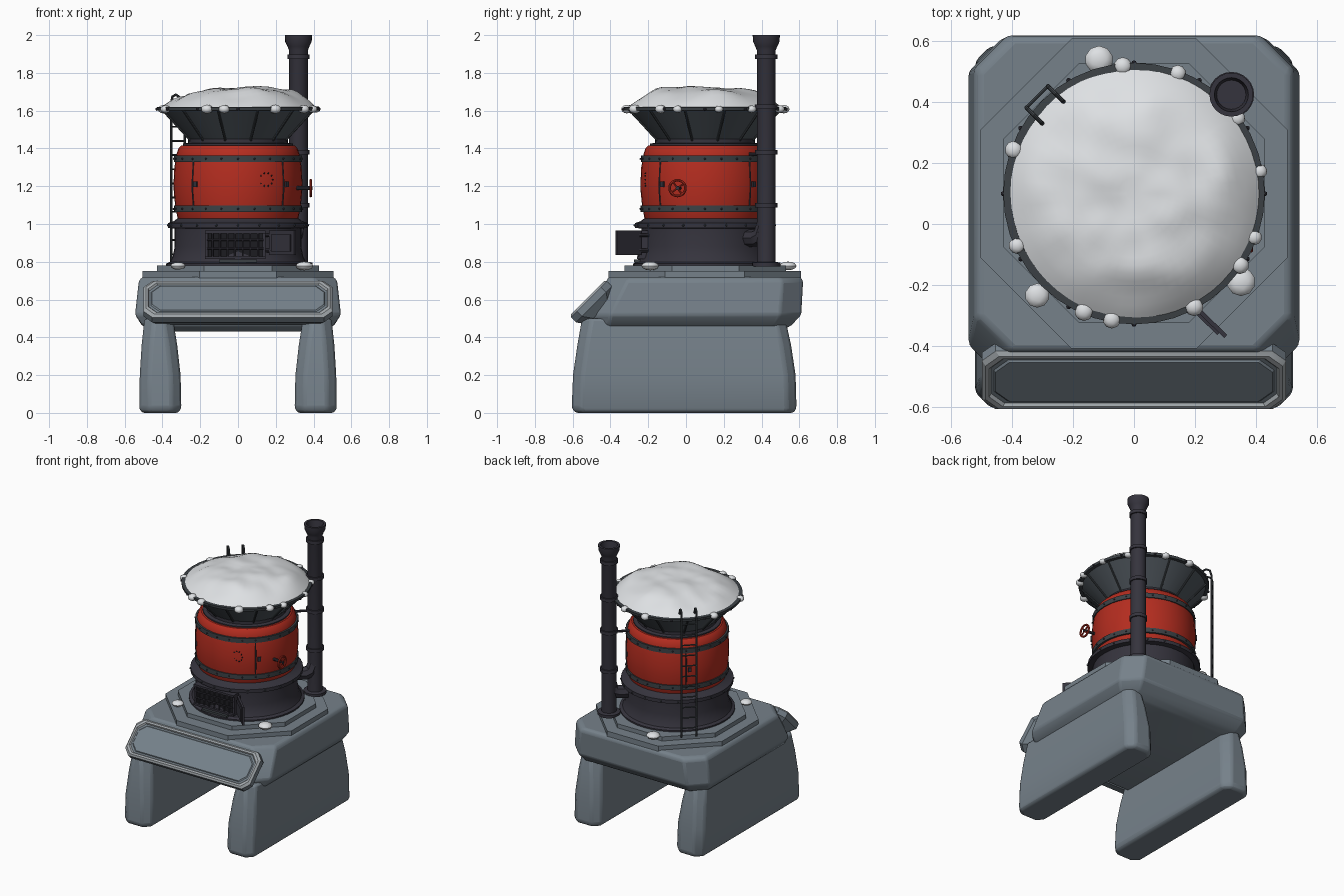
import bpy, bmesh
from math import sin, cos, pi, radians
from mathutils import Vector, Matrix, noise

if "Cube" in bpy.data.objects:
    bpy.data.objects.remove(bpy.data.objects["Cube"], do_unlink=True)


def material(name, r, g, b):
    m = bpy.data.materials.new(name)
    m.use_nodes = True
    m.diffuse_color = (r, g, b, 1)
    m.node_tree.nodes["Principled BSDF"].inputs["Base Color"].default_value = (r, g, b, 1)
    return m


STONE = material("blue grey stone", .18, .22, .255)
TRIM = material("light grey trim", .36, .39, .41)
IRON = material("dark iron", .036, .034, .047)
BAND = material("band steel", .045, .053, .06)
HOPPER = material("hopper steel", .075, .09, .105)
RED = material("red paint", .46, .026, .014)
SNOW = material("snow", .73, .75, .77)
SOOT = material("soot black", .012, .012, .015)

made = []
CY = .1  # depth of the stove axis


def finish(name, bm, *mats):
    bmesh.ops.recalc_face_normals(bm, faces=bm.faces)
    me = bpy.data.meshes.new(name)
    bm.to_mesh(me)
    bm.free()
    for m in mats:
        me.materials.append(m)
    ob = bpy.data.objects.new(name, me)
    bpy.context.collection.objects.link(ob)
    made.append(ob)
    return ob


def skin(name, rings, *mats, accent=()):
    """Join rings of points; bands listed in accent take the second material."""
    bm = bmesh.new()
    vs = [[bm.verts.new(p) for p in ring] for ring in rings]
    n = len(vs[0])
    for k, (a, b) in enumerate(zip(vs, vs[1:])):
        for i in range(n):
            f = bm.faces.new((a[i], a[(i + 1) % n], b[(i + 1) % n], b[i]))
            f.material_index = 1 if k in accent else 0
    bm.faces.new(vs[0])
    bm.faces.new(vs[-1])
    return finish(name, bm, *mats)


def rect(z, x0, x1, y0, y1, c):
    """Rectangle with cut corners."""
    pts = [(x0 + c, y0), (x1 - c, y0), (x1, y0 + c), (x1, y1 - c),
           (x1 - c, y1), (x0 + c, y1), (x0, y1 - c), (x0, y0 + c)]
    return [Vector((x, y, z)) for x, y in pts]


def lathe(name, profile, *mats, at=(0, CY), segs=40, accent=()):
    rings = [[(at[0] + r * cos(2 * pi * i / segs), at[1] + r * sin(2 * pi * i / segs), z)
              for i in range(segs)] for r, z in profile]
    return skin(name, rings, *mats, accent=accent)


def polar(r, deg, z):
    return Vector((r * cos(radians(deg)), CY + r * sin(radians(deg)), z))


def box(name, centre, size, mat, turn=0):
    bm = bmesh.new()
    bmesh.ops.create_cube(bm, size=1, matrix=Matrix.Translation(centre)
                          @ Matrix.Rotation(radians(turn), 4, 'Z') @ Matrix.Diagonal((*size, 1)))
    return finish(name, bm, mat)


def tubes(name, paths, r, mat, closed=False):
    cu = bpy.data.curves.new(name, 'CURVE')
    cu.dimensions = '3D'
    cu.bevel_depth, cu.bevel_resolution, cu.use_fill_caps = r, 2, True
    for path in paths:
        sp = cu.splines.new('POLY')
        sp.points.add(len(path) - 1)
        sp.use_cyclic_u = closed
        for p, co in zip(sp.points, path):
            p.co = (*co, 1)
    tmp = bpy.data.objects.new(name + "_path", cu)
    bm = bmesh.new()
    bm.from_mesh(bpy.data.meshes.new_from_object(tmp))
    bpy.data.objects.remove(tmp)
    for f in bm.faces:
        f.material_index = 0
    return finish(name, bm, mat)


def blobs(name, spots, mat, flat=1, sub=2):
    bm = bmesh.new()
    for p, r in spots:
        bmesh.ops.create_icosphere(bm, subdivisions=sub, radius=r,
                                   matrix=Matrix.Translation(p) @ Matrix.Diagonal((1, 1, flat, 1)))
    return finish(name, bm, mat)


def soften(ob, w):
    b = ob.modifiers.new("soft edges", 'BEVEL')
    b.width, b.segments, b.limit_method = w, 2, 'ANGLE'


# Legs
for side, name in ((1, "left_leg"), (-1, "right_leg")):
    rings = [rect(0, .315, .51, -.585, .57, .04), rect(.025, .3, .522, -.605, .585, .05),
             rect(.2, .304, .52, -.598, .58, .05), rect(.36, .322, .51, -.575, .556, .05),
             rect(.5, .345, .495, -.55, .525, .05)]
    soften(skin(name, [[Vector((p.x * side, p.y, p.z)) for p in r] for r in rings], STONE), .015)

# Platform and stepped plinth
soften(skin("platform", [rect(.43, -.45, .45, -.46, .5, .06), rect(.465, -.51, .51, -.5, .56, .09),
                         rect(.52, -.545, .545, -.51, .61, .11), rect(.7, -.525, .525, -.42, .62, .11),
                         rect(.72, -.505, .505, -.41, .605, .11)], STONE), .012)
skin("lower_step", [rect(z, -.505, .505, -.41, .61, .3) for z in (.71, .75)], STONE)
skin("upper_step", [rect(z, -.43, .43, -.325, .53, .25) for z in (.74, .78)], STONE)

# Tilted front panel with a light border
tilt = Matrix.Translation((0, -.522, .61)) @ Matrix.Rotation(radians(45), 4, 'X')
panel = [(-.1, .465, .1), (-.05, .5, .135), (-.012, .5, .135), (0, .488, .123),
         (0, .476, .111), (-.01, .47, .105), (-.01, .46, .095), (-.004, .455, .09)]
skin("front_panel", [[tilt @ p for p in rect(w, -x, x, -y, y, .045)] for w, x, y in panel],
     STONE, TRIM, accent=(2, 3, 4))

# Firebox drum
lathe("firebox", [(.38, .775), (.38, .79), (.36, .8), (.345, .83), (.335, .88), (.335, .975),
                  (.37, .98), (.37, 1.005), (.34, 1.015), (.32, 1.03)], IRON)
blobs("firebox_bolts", [(polar(.371, a, .993), .007) for a in range(0, 360, 18)], BAND, sub=1)

# Fire grate
box("grate_back", (-.015, -.2, .89), (.29, .08, .13), SOOT)
for z in (.822, .958):
    box("grate_rail", (-.015, -.215, z), (.32, .09, .014), IRON)
for x in (-.168, .138):
    box("grate_post", (x, -.205, .89), (.014, .09, .14), IRON)
tubes("grate_bars", [[(-.135 + .04 * i, -.252, .82), (-.135 + .04 * i, -.252, .96)] for i in range(7)]
      + [[(-.165, -.252, z), (.135, -.252, z)] for z in (.87, .915)], .005, IRON)
box("ash_lip", (0, -.25, .805), (.2, .05, .015), BAND)

# Open fire door
box("fire_door", (.235, -.305, .9), (.185, .014, .13), IRON, -44)
box("door_plate", (.23, -.31, .9), (.14, .018, .09), IRON, -44)
tubes("door_hinges", [[(.15, -.2, z), (.18, -.25, z)] for z in (.86, .94)], .01, IRON)

# Barrel with bands, seams and rivets
lathe("barrel", [(.31, 1.01), (.32, 1.03), (.333, 1.1), (.34, 1.17), (.341, 1.22), (.337, 1.3),
                 (.325, 1.37), (.315, 1.4), (.3, 1.415), (.27, 1.42)], RED)
for name, z, r in (("lower_band", 1.08, .332), ("upper_band", 1.345, .331)):
    lathe(name, [(r - .02, z - .017), (r + .008, z - .017), (r + .008, z + .017), (r - .02, z + .017)], BAND)
    blobs(name + "_rivets", [(polar(r + .009, a, z), .006) for a in range(0, 360, 15)], IRON, sub=1)
for a in range(45, 360, 90):
    tubes("barrel_seam", [[polar(r, a, z) for r, z in
                           ((.333, 1.09), (.341, 1.17), (.342, 1.22), (.333, 1.34))]], .004, IRON)
    box("seam_latch", polar(.341, a + 4, 1.21), (.016, .022, .03), IRON, a + 4)
blobs("gauge_studs", [(Vector((.15 + .035 * cos(k * pi / 5), -.215, 1.235 + .035 * sin(k * pi / 5))), .005)
                      for k in range(10)], IRON, sub=1)

# Valve wheel
hub = Vector((.385, -.045, 1.19))
ring = [hub + Vector((0, .042 * cos(k * pi / 10), .042 * sin(k * pi / 10))) for k in range(20)]
tubes("valve_wheel", [ring], .007, RED, closed=True)
tubes("valve_spokes", [[ring[k], ring[k + 10]] for k in (2, 7)], .005, RED)
tubes("valve_stem", [[(.29, -.03, 1.19), hub + Vector((.008, 0, 0))]], .01, IRON)

# Hopper
lathe("hopper_collar", [(.29, 1.405), (.29, 1.425), (.265, 1.43), (.265, 1.45), (.24, 1.455)], IRON)
lathe("hopper", [(.25, 1.435), (.405, 1.6), (.428, 1.6), (.43, 1.618), (.405, 1.62), (.39, 1.6)],
      HOPPER, BAND, accent=(1, 2, 3))
tubes("hopper_ribs", [[polar(.255, a, 1.438), polar(.41, a, 1.602)] for a in range(15, 360, 30)], .007, BAND)
blobs("rim_bolts", [(polar(.43, a, 1.608), .009) for a in range(0, 360, 30)], IRON, sub=1)

# Snow heap
heap = lathe("snow_heap", [(.42 * (1 - i / 16), 1.61 + .112 * (1 - (1 - i / 16) ** 3.2))
                           for i in range(16)], SNOW, segs=56)
for v in heap.data.vertices:
    inward = min(1, (.42 - (Vector((v.co.x, v.co.y - CY))).length) * 9)
    p = v.co * 5 + Vector((3, 1, 0))
    v.co.z += (.022 * noise.noise(p) + .012 * noise.noise(p * 2)) * inward + .012 * inward * v.co.x / .3
blobs("rim_snow", [(polar(.42, a, 1.608), r) for a, r in
                   ((-20, .026), (-34, .03), (-62, .032), (-100, .03), (-113, .032), (-156, .028),
                    (160, .03), (95, .03), (70, .028), (36, .026), (10, .024))], SNOW, flat=.75)
blobs("ground_snow", [(Vector((-.115, .54, .778)), .046), (Vector((-.318, -.235, .778)), .04),
                      (Vector((.352, -.19, .778)), .047)], SNOW, flat=.5)

# Chimney with collars, elbow and bracket
PIPE = (.32, .425)
lathe("chimney", [(.075, .775), (.075, .795), (.05, .8), (.05, 1.92), (.058, 1.94), (.07, 1.965),
                  (.072, 2.0), (.056, 2.0), (.048, 1.95)], IRON, at=PIPE, segs=24)
for z in (1.1, 1.38, 1.62, 1.885):
    lathe("chimney_collar", [(.045, z - .012), (.059, z - .012), (.059, z + .012), (.045, z + .012)],
          IRON, at=PIPE, segs=24)
tubes("chimney_elbow", [[(.2, .3, .925), (.28, .372, .925), (.305, .4, .94), (.32, .42, 1.0)]], .046, IRON)
tubes("chimney_bracket", [[(.2, .32, 1.37), (.3, .41, 1.37)]], .009, IRON)

# Ladder hooked over the hopper rim
out = Vector((-.7071, .7071, 0))
along = Vector((.7071, .7071, 0))
axis = Vector((0, CY, 0))


def ladder_point(r, s, z):
    return axis + out * r + along * s + Vector((0, 0, z))


tubes("ladder_rails", [[ladder_point(r, s, z) for r, z in
                        ((.45, .775), (.45, 1.64), (.44, 1.675), (.415, 1.685), (.385, 1.67), (.375, 1.63))]
                       for s in (-.05, .05)], .007, BAND)
tubes("ladder_rungs", [[ladder_point(.45, -.05, .84 + .075 * i), ladder_point(.45, .05, .84 + .075 * i)]
                       for i in range(11)], .005, BAND)

# Smooth the round parts, keep hard edges
for ob in bpy.context.selected_objects:
    ob.select_set(False)
for ob in made:
    ob.select_set(True)
bpy.context.view_layer.objects.active = made[0]
bpy.ops.object.shade_smooth_by_angle(angle=radians(30))
